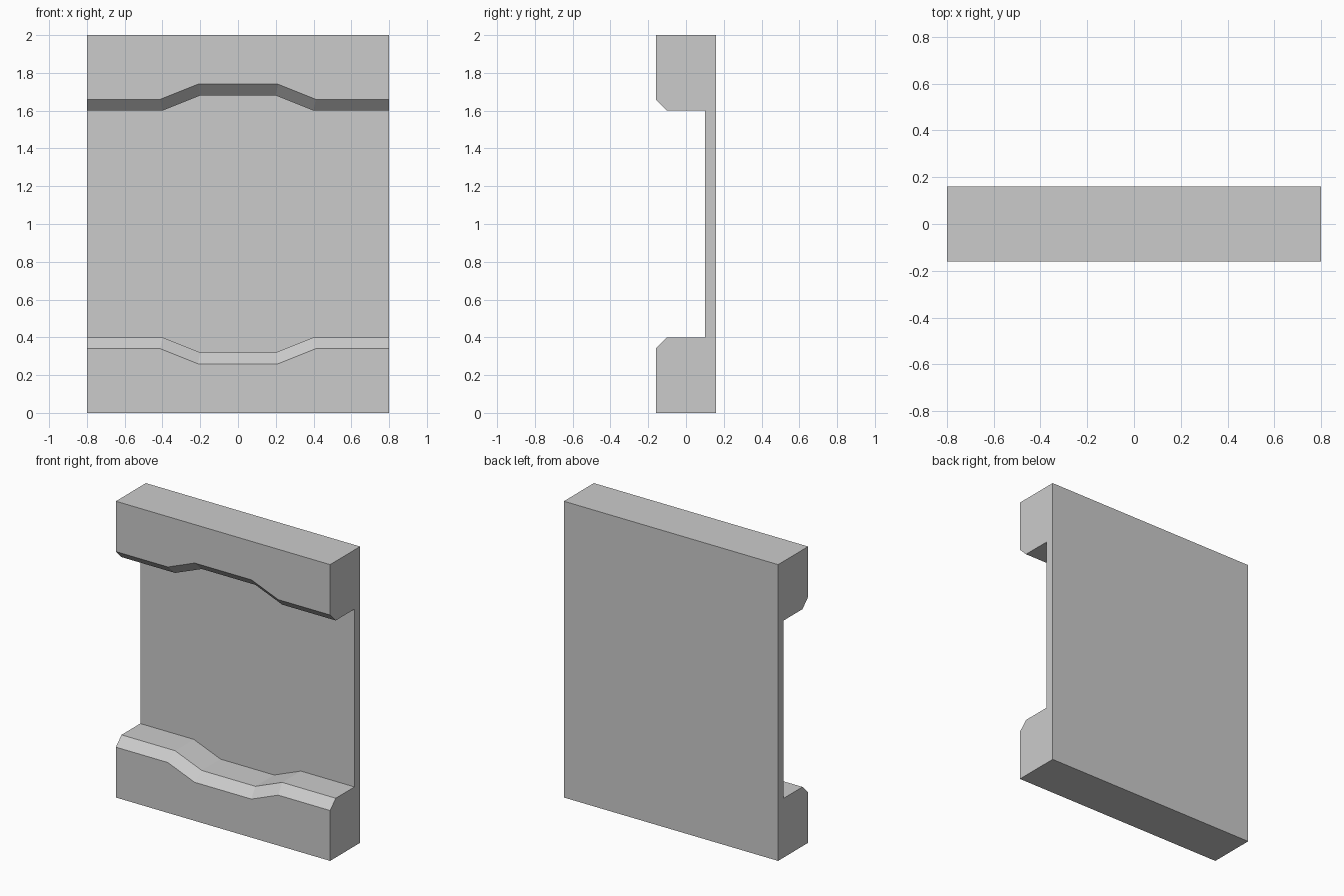
import bpy, bmesh

if "Cube" in bpy.data.objects:
    bpy.data.objects.remove(bpy.data.objects["Cube"])

HEIGHT, FRONT, BACK = 2.0, -0.16, 0.16
PANEL, BEVEL = 0.10, 0.06

# Ledge outline: x at the inner edge, x at the front edge, ledge height
stations = [(-0.8, -0.8, 0.40), (-0.4, -0.412, 0.40), (-0.2, -0.212, 0.32)]
stations += [(-xi, -xf, z) for xi, xf, z in reversed(stations)]


def section(xi, xf, z):
    """C-shaped wall section; upper half mirrors the lower half."""
    lower = [(xi, BACK, 0), (xi, FRONT, 0), (xf, FRONT, z - BEVEL),
             (xi, FRONT + BEVEL, z), (xi, PANEL, z)]
    upper = [(x, y, HEIGHT - h) for x, y, h in reversed(lower)]
    return lower + upper


# Wall panel with bevelled bottom and top rails, lofted along x
bm = bmesh.new()
rings = [[bm.verts.new(p) for p in section(*s)] for s in stations]
n = len(rings[0])
for a, b in zip(rings, rings[1:]):
    for i in range(n):
        j = (i + 1) % n
        bm.faces.new((a[i], a[j], b[j], b[i]))
bm.faces.new(rings[0])
bm.faces.new(rings[-1][::-1])
bmesh.ops.recalc_face_normals(bm, faces=bm.faces)
# Merge flat strips on the back, top and bottom
bmesh.ops.dissolve_limit(bm, angle_limit=0.01, verts=bm.verts, edges=bm.edges)

mesh = bpy.data.meshes.new("wall_panel")
bm.to_mesh(mesh)
bm.free()
bpy.context.collection.objects.link(bpy.data.objects.new("wall_panel", mesh))
